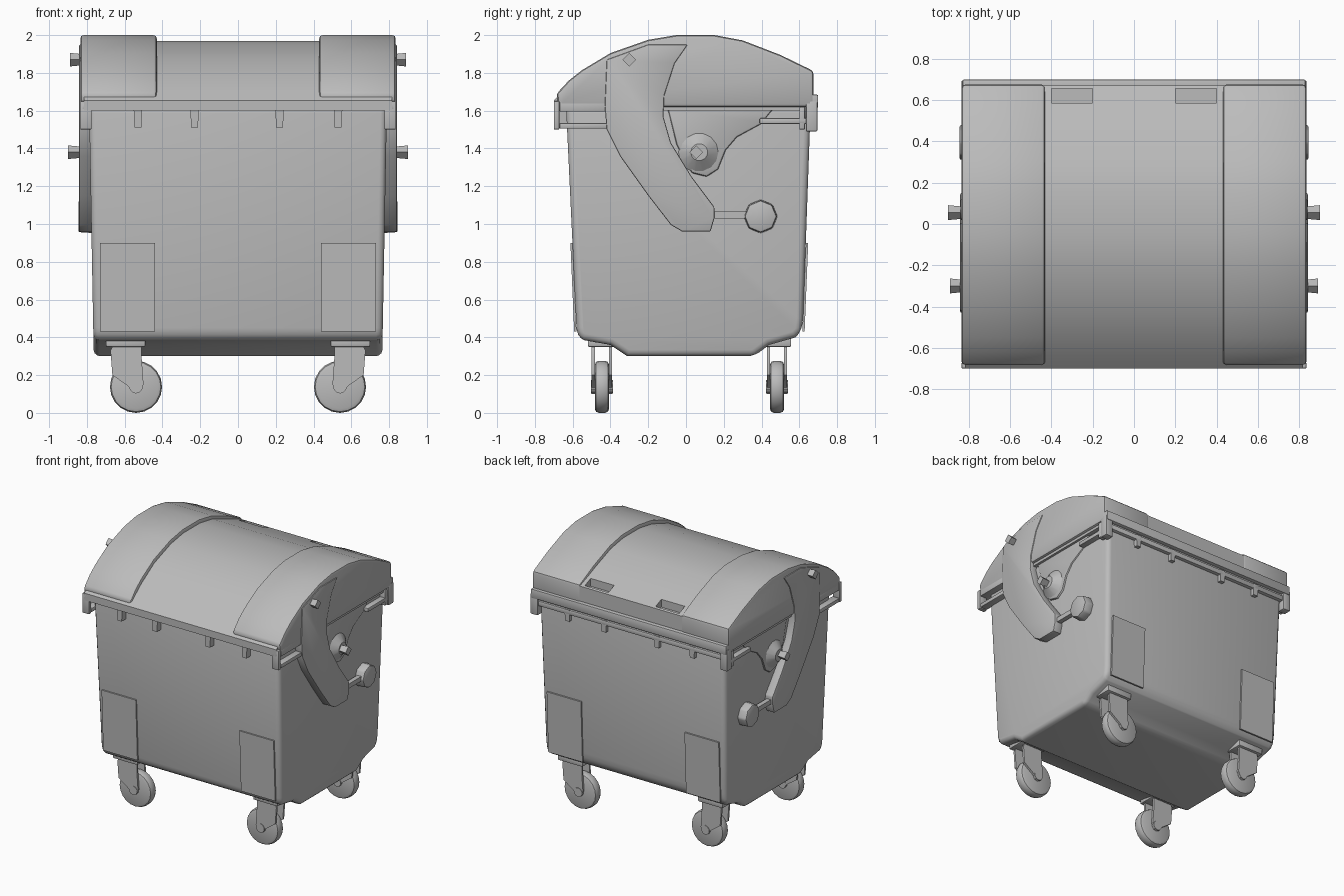
import bpy, bmesh, math
from mathutils import Matrix, Vector

if "Cube" in bpy.data.objects:
    bpy.data.objects.remove(bpy.data.objects["Cube"])

grey = bpy.data.materials.new("plain_grey")
grey.diffuse_color = (0.5, 0.5, 0.5, 1)
grey.use_nodes = True
grey.node_tree.nodes["Principled BSDF"].inputs["Base Color"].default_value = grey.diffuse_color


def finish(name, bm, mirror="", bevel=0.0, segments=2, angle=35):
    """Bevel the hard edges, make the object, mirror it if asked."""
    bmesh.ops.recalc_face_normals(bm, faces=bm.faces)
    if bevel:
        hard = [e for e in bm.edges if e.is_manifold and e.calc_face_angle(0) > math.radians(angle)]
        bmesh.ops.bevel(bm, geom=hard, offset=bevel, segments=segments, profile=0.5,
                        affect='EDGES', clamp_overlap=True)
    mesh = bpy.data.meshes.new(name)
    bm.to_mesh(mesh)
    bm.free()
    mesh.materials.append(grey)
    ob = bpy.data.objects.new(name, mesh)
    bpy.context.collection.objects.link(ob)
    bpy.ops.object.select_all(action='DESELECT')
    ob.select_set(True)
    bpy.context.view_layer.objects.active = ob
    bpy.ops.object.shade_smooth_by_angle(angle=math.radians(32))
    if mirror:
        mod = ob.modifiers.new("mirror", 'MIRROR')
        mod.use_axis[0] = 'x' in mirror
        mod.use_axis[1] = 'y' in mirror
    return ob


def prism_bm(pts, lo, hi, axis='x', bm=None):
    """Extrude an outline along x (points are y, z) or y (points are x, z)."""
    bm = bm or bmesh.new()
    put = (lambda p, t: (t, p[0], p[1])) if axis == 'x' else (lambda p, t: (p[0], t, p[1]))
    a = [bm.verts.new(put(p, lo)) for p in pts]
    b = [bm.verts.new(put(p, hi)) for p in pts]
    bm.faces.new(a)
    bm.faces.new(b[::-1])
    for i in range(len(pts)):
        j = (i + 1) % len(pts)
        bm.faces.new((a[i], b[i], b[j], a[j]))
    return bm


def prism(name, pts, lo, hi, axis='x', mirror="", bevel=0.0, segments=2):
    return finish(name, prism_bm(pts, lo, hi, axis), mirror, bevel, segments)


def boxes(name, items, mirror="", bevel=0.0):
    """Several boxes in one object, each as x0, x1, y0, y1, z0, z1."""
    bm = bmesh.new()
    for x0, x1, y0, y1, z0, z1 in items:
        prism_bm([(y0, z0), (y1, z0), (y1, z1), (y0, z1)], x0, x1, 'x', bm)
    return finish(name, bm, mirror, bevel)


def cone_along(bm, axis, centre, r1, r2, depth, sides):
    """Cone or cylinder whose r1 end points to minus axis."""
    rot = Vector((0, 0, 1)).rotation_difference(Vector(axis)).to_matrix().to_4x4()
    bmesh.ops.create_cone(bm, cap_ends=True, segments=sides, radius1=r1, radius2=r2,
                          depth=depth, matrix=Matrix.Translation(centre) @ rot)


# Tapered container with raised corners over the casters
body = prism_bm([(-0.635, 1.62), (-0.58, 0.45), (-0.57, 0.40), (-0.54, 0.385), (-0.40, 0.36),
                 (-0.31, 0.30), (0.36, 0.30), (0.44, 0.36), (0.58, 0.40), (0.61, 0.43),
                 (0.62, 0.50), (0.66, 1.62)], -1, 1)
for v in body.verts:
    v.co.x *= 0.758 + 0.03 * v.co.z / 1.6
finish("container_body", body, bevel=0.035, segments=3)

# Thin corner panels on the front and back walls
for label, y_low, y_high in (("front", -0.586, -0.606), ("back", 0.622, 0.641)):
    out = 0.006 if y_low > 0 else -0.006
    prism(label + "_corner_panel",
          [(y_low - out, 0.43), (y_low + out, 0.43), (y_high + out, 0.90), (y_high - out, 0.90)],
          0.44, 0.73, mirror="x")

# Domed lid, with two grip slots cut along its back edge
lid = prism("lid", [(-0.70, 1.60), (-0.70, 1.655), (-0.64, 1.71), (-0.56, 1.775), (-0.40, 1.875),
                    (-0.20, 1.945), (-0.05, 1.97), (0.15, 1.97), (0.30, 1.945), (0.50, 1.87),
                    (0.67, 1.80), (0.67, 1.60)], -0.815, 0.815)
cutter = boxes("slot_cutter", [(0.20, 0.40, 0.585, 0.655, 1.775, 1.95),
                               (-0.40, -0.20, 0.585, 0.655, 1.775, 1.95)])
cutter.hide_render = True
cutter.hide_viewport = True
cut = lid.modifiers.new("slots", 'BOOLEAN')
cut.operation = 'DIFFERENCE'
cut.solver = 'EXACT'
cut.object = cutter

# Raised bands over both ends of the lid
prism("lid_end_band", [(-0.675, 1.62), (-0.685, 1.69), (-0.62, 1.76), (-0.55, 1.815), (-0.40, 1.905),
                       (-0.20, 1.975), (-0.05, 2.0), (0.15, 2.0), (0.30, 1.972), (0.50, 1.895),
                       (0.675, 1.81), (0.675, 1.62)], 0.43, 0.835, mirror="x", bevel=0.018)

# Rim strips along the front and back
boxes("lid_rim", [(-0.83, 0.83, 0.64, 0.70, 1.615, 1.685),
                  (-0.80, 0.80, 0.63, 0.685, 1.56, 1.60),
                  (-0.83, 0.83, -0.70, -0.63, 1.60, 1.64)], bevel=0.008)

# Small hooks under the rims
for side, y in (("front", -0.65), ("back", 0.655)):
    bm = bmesh.new()
    for x in (-0.53, -0.23, 0.22, 0.53):
        prism_bm([(x - 0.022, 1.60), (x + 0.022, 1.60), (x + 0.018, 1.51), (x - 0.018, 1.51)],
                 y - 0.03, y + 0.03, 'y', bm)
    finish(side + "_rim_hooks", bm)

# Handle loops at the corners
boxes("front_handle_loop", [(0.775, 0.835, -0.70, -0.67, 1.50, 1.65),
                            (0.775, 0.835, -0.67, -0.40, 1.505, 1.535),
                            (0.775, 0.835, -0.67, -0.40, 1.595, 1.65)], mirror="x", bevel=0.006)
boxes("back_handle_loop", [(0.775, 0.83, 0.39, 0.64, 1.53, 1.56),
                           (0.775, 0.83, 0.60, 0.63, 1.50, 1.62),
                           (0.775, 0.835, 0.635, 0.695, 1.49, 1.65)], mirror="x", bevel=0.006)

# Curved swing arm on each side
prism("swing_arm", [(-0.42, 1.87), (-0.43, 1.62), (-0.42, 1.50), (-0.35, 1.36), (-0.20, 1.15),
                    (-0.08, 0.995), (-0.02, 0.96), (0.13, 0.96), (0.15, 1.03), (0.15, 1.09),
                    (0.03, 1.25), (-0.08, 1.43), (-0.12, 1.57), (-0.115, 1.68), (-0.06, 1.85),
                    (0.01, 1.95), (-0.20, 1.95)], 0.77, 0.842, mirror="x", bevel=0.008)

# Counterweight on a short rod
boxes("counterweight_rod", [(0.79, 0.825, 0.13, 0.34, 1.03, 1.065)], mirror="x")
bm = bmesh.new()
cone_along(bm, (1, 0, 0), (0.808, 0.395, 1.04), 0.09, 0.085, 0.075, 8)
finish("counterweight", bm, mirror="x", bevel=0.01)

# Pivot housing with a cone and a peg
prism("pivot_housing", [(-0.10, 1.62), (-0.05, 1.42), (0.03, 1.27), (0.11, 1.25), (0.17, 1.29),
                        (0.21, 1.39), (0.27, 1.46), (0.40, 1.53), (0.47, 1.62)],
      0.74, 0.797, mirror="x", bevel=0.012)
bm = bmesh.new()
cone_along(bm, (1, 0, 0), (0.815, 0.07, 1.38), 0.11, 0.045, 0.05, 14)
finish("pivot_cone", bm, mirror="x")
bm = bmesh.new()
for y, z, end in ((0.055, 1.38, 0.90), (-0.30, 1.87, 0.89)):
    cone_along(bm, (1, 0, 0), ((0.79 + end) / 2, y, z), 0.026, 0.036, end - 0.79, 4)
finish("lifting_pegs", bm, mirror="x")

# Four casters: wheel with hub, two fork plates and a mounting plate
for label, y in (("front", -0.445), ("back", 0.482)):
    bm = bmesh.new()
    cone_along(bm, (0, 1, 0), (0.54, y, 0.138), 0.138, 0.138, 0.076, 20)
    finish(label + "_wheels", bm, mirror="x", bevel=0.022)
    bm = bmesh.new()
    cone_along(bm, (0, 1, 0), (0.54, y, 0.138), 0.035, 0.035, 0.115, 10)
    finish(label + "_hubs", bm, mirror="x")
    bm = bmesh.new()
    outline = [(0.50, 0.15), (0.54, 0.10), (0.58, 0.14), (0.665, 0.20), (0.675, 0.33),
               (0.66, 0.36), (0.51, 0.36), (0.51, 0.29)]
    for s in (-1, 1):
        prism_bm(outline, y + s * 0.046 - 0.008, y + s * 0.046 + 0.008, 'y', bm)
    finish(label + "_forks", bm, mirror="x")
    boxes(label + "_caster_plates", [(0.49, 0.70, y - 0.075, y + 0.075, 0.35, 0.40)],
          mirror="x", bevel=0.008)
